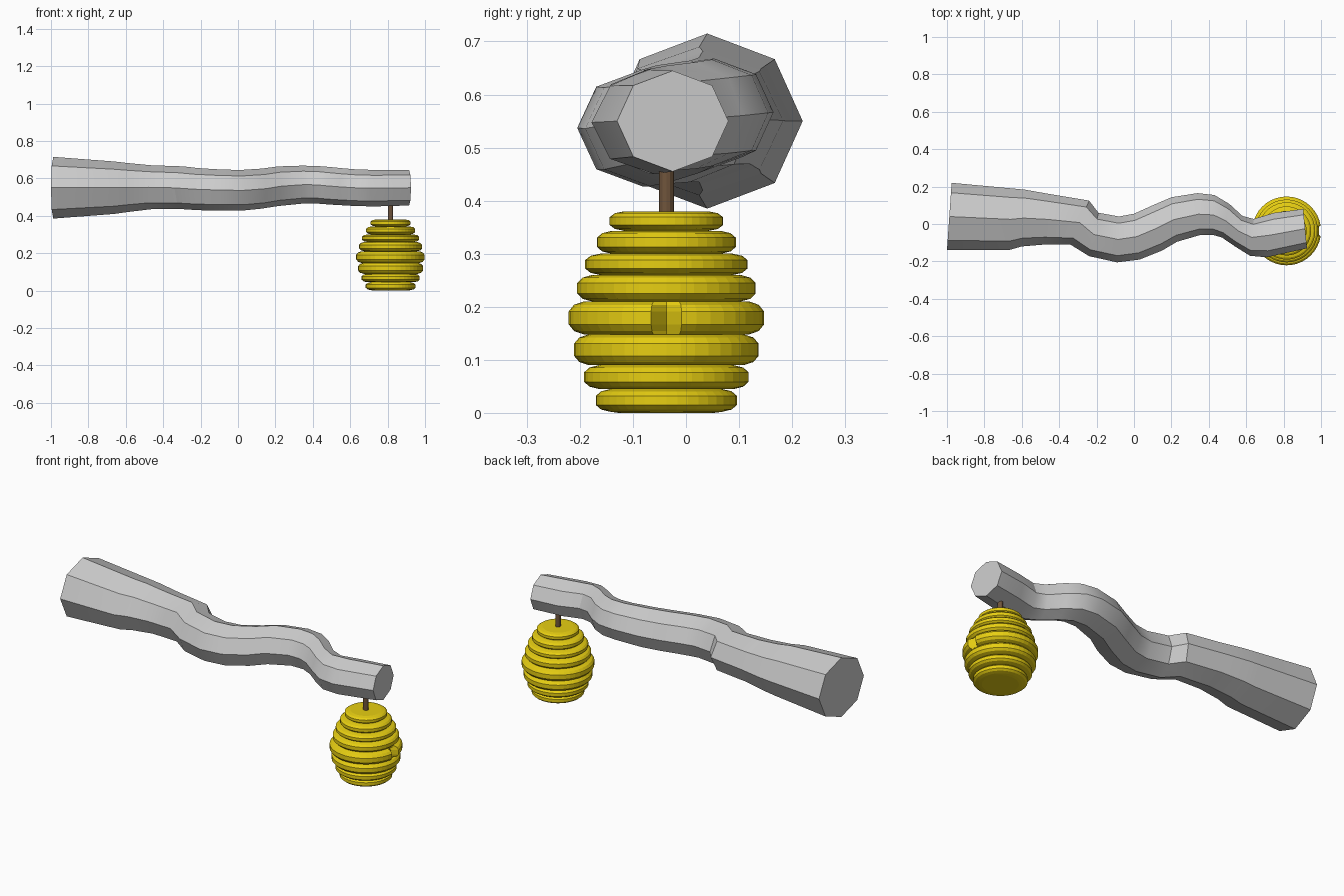
import bpy, bmesh, math
from mathutils import Vector

if "Cube" in bpy.data.objects:
    bpy.data.objects.remove(bpy.data.objects["Cube"])


def material(name, rgb):
    m = bpy.data.materials.new(name)
    m.diffuse_color = (*rgb, 1)
    m.use_nodes = True
    m.node_tree.nodes["Principled BSDF"].inputs["Base Color"].default_value = m.diffuse_color
    return m


def add_object(name, bm, mat):
    bmesh.ops.recalc_face_normals(bm, faces=bm.faces)
    me = bpy.data.meshes.new(name)
    bm.to_mesh(me)
    bm.free()
    ob = bpy.data.objects.new(name, me)
    bpy.context.collection.objects.link(ob)
    me.materials.append(mat)
    return ob


def loft(rings):
    """Skin a list of point rings and cap both ends."""
    bm = bmesh.new()
    vs = [[bm.verts.new(p) for p in r] for r in rings]
    n = len(vs[0])
    for a, b in zip(vs, vs[1:]):
        for i in range(n):
            j = (i + 1) % n
            bm.faces.new((a[i], a[j], b[j], b[i]))
    bm.faces.new(vs[0])
    bm.faces.new(vs[-1])
    return bm


grey = material("branch grey", (0.6, 0.6, 0.6))
yellow = material("hive yellow", (0.8, 0.62, 0.006))
brown = material("cord brown", (0.16, 0.09, 0.045))

# Branch: octagonal sections, each as back point x, y, front point x, y, top z, bottom z
sections = [
    (-0.975, 0.22, -1.0, -0.14, 0.715, 0.385),
    (-0.65, 0.19, -0.67, -0.14, 0.69, 0.41),
    (-0.58, 0.183, -0.60, -0.12, 0.682, 0.42),
    (-0.45, 0.16, -0.48, -0.11, 0.67, 0.435),
    (-0.24, 0.125, -0.34, -0.11, 0.664, 0.435),
    (-0.19, 0.06, -0.24, -0.172, 0.655, 0.43),
    (-0.08, 0.04, -0.09, -0.205, 0.647, 0.427),
    (0.0, 0.055, 0.03, -0.19, 0.645, 0.427),
    (0.1, 0.10, 0.15, -0.142, 0.652, 0.438),
    (0.2, 0.143, 0.23, -0.095, 0.664, 0.452),
    (0.34, 0.165, 0.35, -0.06, 0.668, 0.465),
    (0.43, 0.155, 0.42, -0.058, 0.666, 0.465),
    (0.51, 0.107, 0.47, -0.072, 0.661, 0.46),
    (0.58, 0.043, 0.54, -0.12, 0.654, 0.456),
    (0.64, 0.027, 0.62, -0.17, 0.648, 0.452),
    (0.75, 0.06, 0.71, -0.178, 0.645, 0.45),
    (0.905, 0.08, 0.925, -0.13, 0.645, 0.455),
]
rings = []
for bx, by, fx, fy, top, bottom in sections:
    back, front = Vector((bx, by, 0)), Vector((fx, fy, 0))
    centre = (back + front) / 2 + Vector((0, 0, (top + bottom) / 2))
    side, up = (back - front) / 2, Vector((0, 0, (top - bottom) / 2))
    rings.append([centre + side * math.cos(k * math.pi / 4) + up * math.sin(k * math.pi / 4)
                  for k in range(8)])
branch = add_object("branch", loft(rings), grey)
bpy.context.view_layer.objects.active = branch
branch.select_set(True)
bpy.ops.object.shade_smooth_by_angle(angle=math.radians(30))

# Hive: stacked rounded rings turned around a vertical axis
HX, HY, SEG = 0.816, -0.037, 40
heights = [0.002, 0.045, 0.09, 0.148, 0.21, 0.26, 0.30, 0.343, 0.38]
radii = [0.133, 0.155, 0.174, 0.184, 0.168, 0.153, 0.131, 0.107]
bulge = [(0.0, 0.028), (0.1, 0.010), (0.3, 0.0), (0.7, 0.0), (0.9, 0.010), (1.0, 0.028)]
profile = [(0.09, 0.0)]
for r, z0, z1 in zip(radii, heights, heights[1:]):
    profile += [(r - inset, z0 + (z1 - z0) * t) for t, inset in bulge]
rings = []
for r, z in profile:
    ring = []
    for k in range(SEG):
        a = 2 * math.pi * k / SEG
        # Entrance: dent in the widest ring, facing +x
        rr = 0.145 if k == 0 and 0.15 < z < 0.207 else r
        ring.append((HX + rr * math.cos(a), HY + rr * math.sin(a), z))
    rings.append(ring)
add_object("hive", loft(rings), yellow)

# Cord between hive and branch
rings = [[(HX + 0.014 * math.cos(k * math.pi / 6), HY + 0.014 * math.sin(k * math.pi / 6), z)
          for k in range(12)] for z in (0.37, 0.48)]
add_object("cord", loft(rings), brown)
